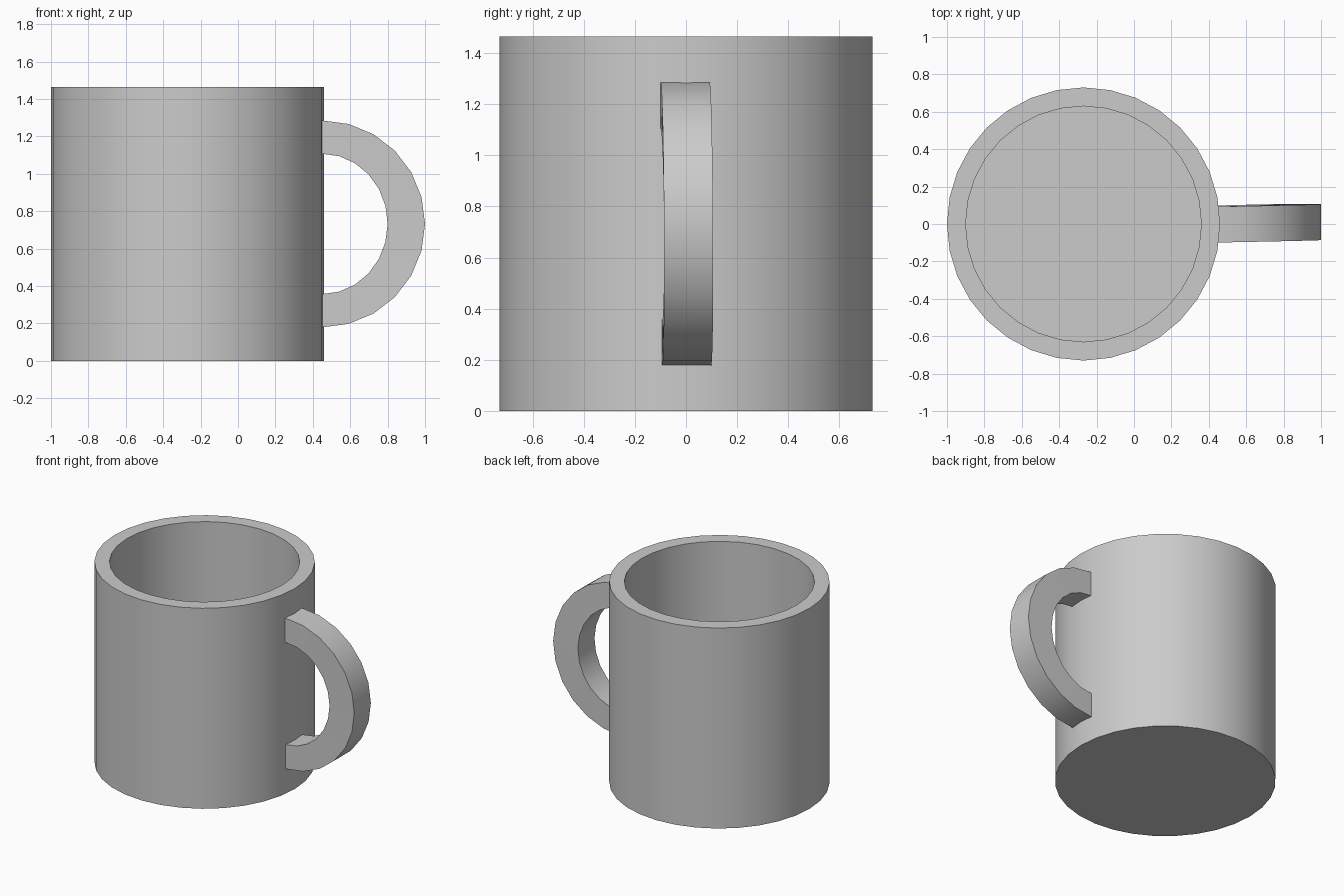
import bpy, bmesh
from math import sin, cos, pi, radians

if "Cube" in bpy.data.objects:
    bpy.data.objects.remove(bpy.data.objects["Cube"])

CX, HEIGHT, SIDES = -0.27, 1.465, 32


def finish(name, bm):
    bmesh.ops.recalc_face_normals(bm, faces=bm.faces)
    mesh = bpy.data.meshes.new(name)
    bm.to_mesh(mesh)
    bm.free()
    obj = bpy.data.objects.new(name, mesh)
    bpy.context.collection.objects.link(obj)
    bpy.ops.object.select_all(action='DESELECT')
    obj.select_set(True)
    bpy.context.view_layer.objects.active = obj
    bpy.ops.object.shade_smooth_by_angle(angle=radians(30))
    return obj


def skin(bm, rings):
    # Bridge consecutive closed rings and cap both ends
    for a, b in zip(rings, rings[1:]):
        n = len(a)
        for i in range(n):
            j = (i + 1) % n
            bm.faces.new((a[i], a[j], b[j], b[i]))
    bm.faces.new(rings[0])
    bm.faces.new(rings[-1])


# Hollow cup: outer base, outer rim, inner rim, inner floor
bm = bmesh.new()
profile = [(0.73, 0), (0.73, HEIGHT), (0.63, HEIGHT), (0.63, 0.1)]
skin(bm, [[bm.verts.new((CX + r * cos(2 * pi * i / SIDES),
                         r * sin(2 * pi * i / SIDES), z))
           for i in range(SIDES)] for r, z in profile])
finish("cup_body", bm)

# Handle: rectangular section swept round a half circle, very slightly skewed
bm = bmesh.new()
STEPS = 12
rings = []
for k in range(STEPS + 1):
    a = -pi / 2 + pi * k / STEPS
    shift = 0.01 * cos(a) - 0.003 * sin(a)
    ring = []
    for rx, rz, y in ((0.55, 0.553, -0.096), (0.55, 0.553, 0.096),
                      (0.35, 0.375, 0.096), (0.35, 0.375, -0.096)):
        ring.append(bm.verts.new((0.45 + rx * cos(a), y + shift, 0.732 + rz * sin(a))))
    rings.append(ring)
skin(bm, rings)
finish("handle", bm)
